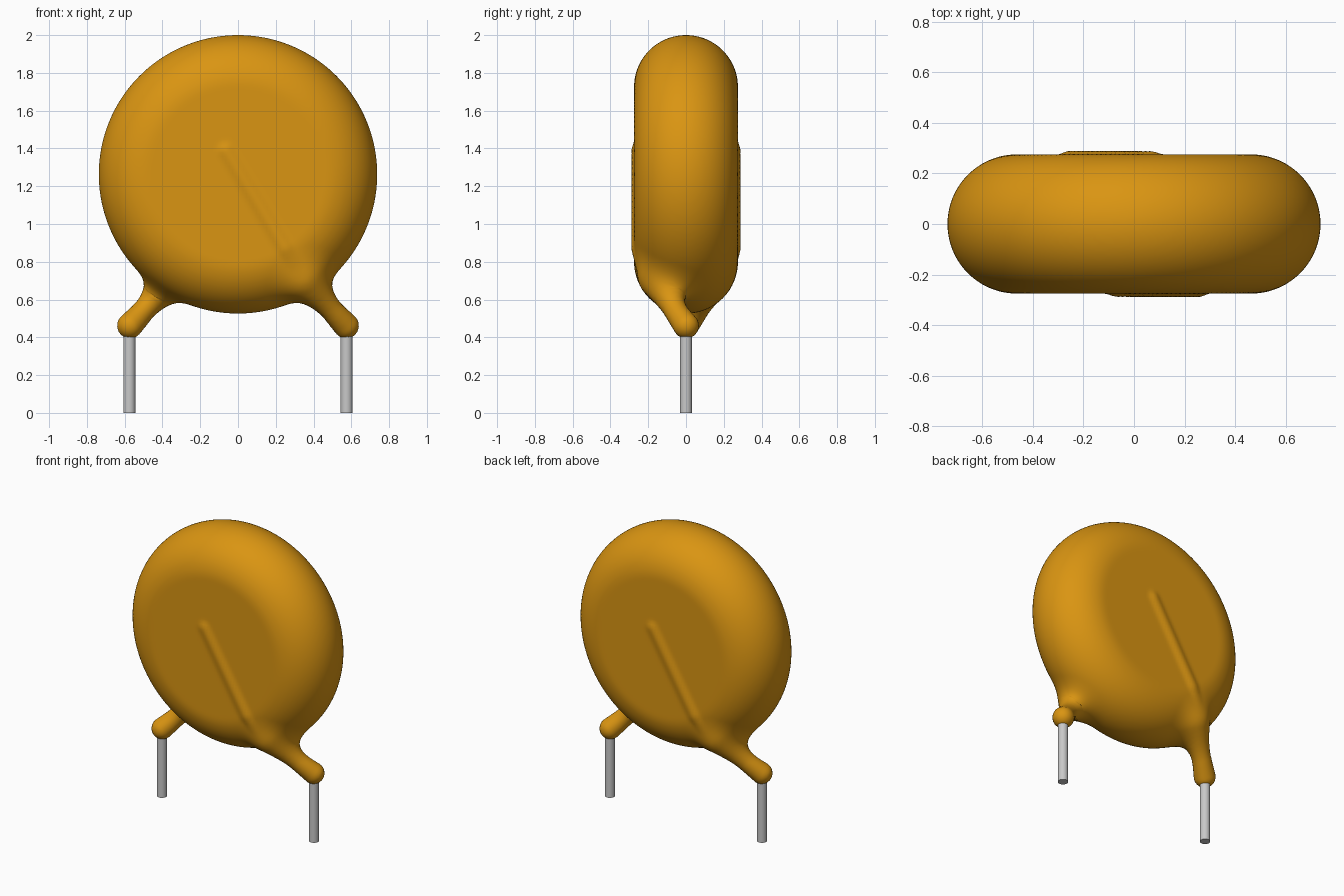
import bpy, bmesh, math
from mathutils import Vector, Matrix

cube = bpy.data.objects.get("Cube")
if cube:
    bpy.data.objects.remove(cube, do_unlink=True)


def material(name, rgb):
    m = bpy.data.materials.new(name)
    m.use_nodes = True
    m.diffuse_color = (*rgb, 1)
    m.node_tree.nodes["Principled BSDF"].inputs["Base Color"].default_value = (*rgb, 1)
    return m


orange = material("orange coating", (0.70, 0.30, 0.006))
metal = material("tinned metal", (0.58, 0.58, 0.58))

CENTRE_Z, FLAT_R, RIM_R = 1.263, 0.462, 0.275
LEAD_X = 0.575

# Front wire under the coating: position and radius; the back one is this turned half round
RIDGE = [(Vector((-0.065, -0.250, 1.39)), 0.036), (Vector((0.25, -0.250, 0.87)), 0.038),
         (Vector((0.36, -0.165, 0.69)), 0.050)]
LEG = [(Vector((0.36, -0.165, 0.69)), 0.050), (Vector((0.49, -0.065, 0.55)), 0.058),
       (Vector((0.572, 0, 0.462)), 0.068)]


def tube_distance(p, path):
    best = 9.0
    for (a, ra), (b, rb) in zip(path, path[1:]):
        ab = b - a
        t = min(1.0, max(0.0, (p - a).dot(ab) / ab.length_squared))
        best = min(best, (p - a - ab * t).length - ra - (rb - ra) * t)
    return best


def blend(a, b, k):
    h = max(k - abs(a - b), 0.0)
    return min(a, b) - h * h / (4 * k)


def coating(p):
    """Distance to the coating: rounded disc, fine ridges and filleted legs."""
    rho = math.hypot(p.x, p.z - CENTRE_Z)
    d = math.hypot(max(rho - FLAT_R, 0), p.y) - RIM_R
    # only the nearer wire matters
    q = p if p.x * 0.6 - p.y > 0 else Vector((-p.x, -p.y, p.z))
    d_leg = tube_distance(q, LEG)
    d_ridge = tube_distance(q, RIDGE)
    return blend(blend(d, d_leg, 0.17), d_ridge, 0.025)


# Rough coating: disc made from a stretched sphere, with beads along both wires
bm = bmesh.new()
bmesh.ops.create_uvsphere(bm, u_segments=96, v_segments=32, radius=RIM_R,
                          matrix=Matrix.Rotation(math.pi / 2, 4, 'X'))
for v in bm.verts:
    rho = math.hypot(v.co.x, v.co.z)
    if rho > 1e-4:
        s = (rho + FLAT_R) / rho
        v.co.x *= s
        v.co.z *= s
    v.co.z += CENTRE_Z
for turn in (1, -1):
    for path in (RIDGE, LEG):
        for (a, ra), (b, rb) in zip(path, path[1:]):
            n = max(2, int((b - a).length / 0.018))
            for i in range(n + 1):
                c = a.lerp(b, i / n)
                r = ra + (rb - ra) * i / n
                bmesh.ops.create_icosphere(
                    bm, subdivisions=2, radius=r,
                    matrix=Matrix.Translation((c.x * turn, c.y * turn, c.z)))
mesh = bpy.data.meshes.new("coated_disc")
bm.to_mesh(mesh)
bm.free()
body = bpy.data.objects.new("coated_disc", mesh)
bpy.context.collection.objects.link(body)

# Fuse into one skin
mod = body.modifiers.new("fuse", 'REMESH')
mod.mode = 'VOXEL'
mod.voxel_size = 0.018
dg = bpy.context.evaluated_depsgraph_get()
fused = bpy.data.meshes.new_from_object(body.evaluated_get(dg))
body.modifiers.clear()
body.data = fused

# Relax the skin and settle it on the blended shape
bm = bmesh.new()
bm.from_mesh(fused)
E = 0.002
for step in range(4):
    if step < 3:
        bmesh.ops.smooth_vert(bm, verts=bm.verts, factor=0.5, use_axis_x=True,
                              use_axis_y=True, use_axis_z=True)
    for v in bm.verts:
        p = v.co
        d = coating(p)
        g = Vector((coating(p + Vector((E, 0, 0))) - d,
                    coating(p + Vector((0, E, 0))) - d,
                    coating(p + Vector((0, 0, E))) - d)) / E
        move = g * (-d / max(g.length_squared, 0.25))
        if move.length > 0.05:
            move *= 0.05 / move.length
        v.co = p + move
for f in bm.faces:
    f.smooth = True
bm.to_mesh(fused)
bm.free()
fused.materials.clear()
fused.materials.append(orange)

# Straight metal leads
for name, x in (("left_lead", LEAD_X), ("right_lead", -LEAD_X)):
    bpy.ops.mesh.primitive_cylinder_add(vertices=24, radius=0.032, depth=0.44,
                                        location=(x, 0, 0.22))
    lead = bpy.context.object
    lead.name = name
    lead.data.materials.append(metal)
    bpy.ops.object.shade_smooth_by_angle(angle=math.radians(40))
